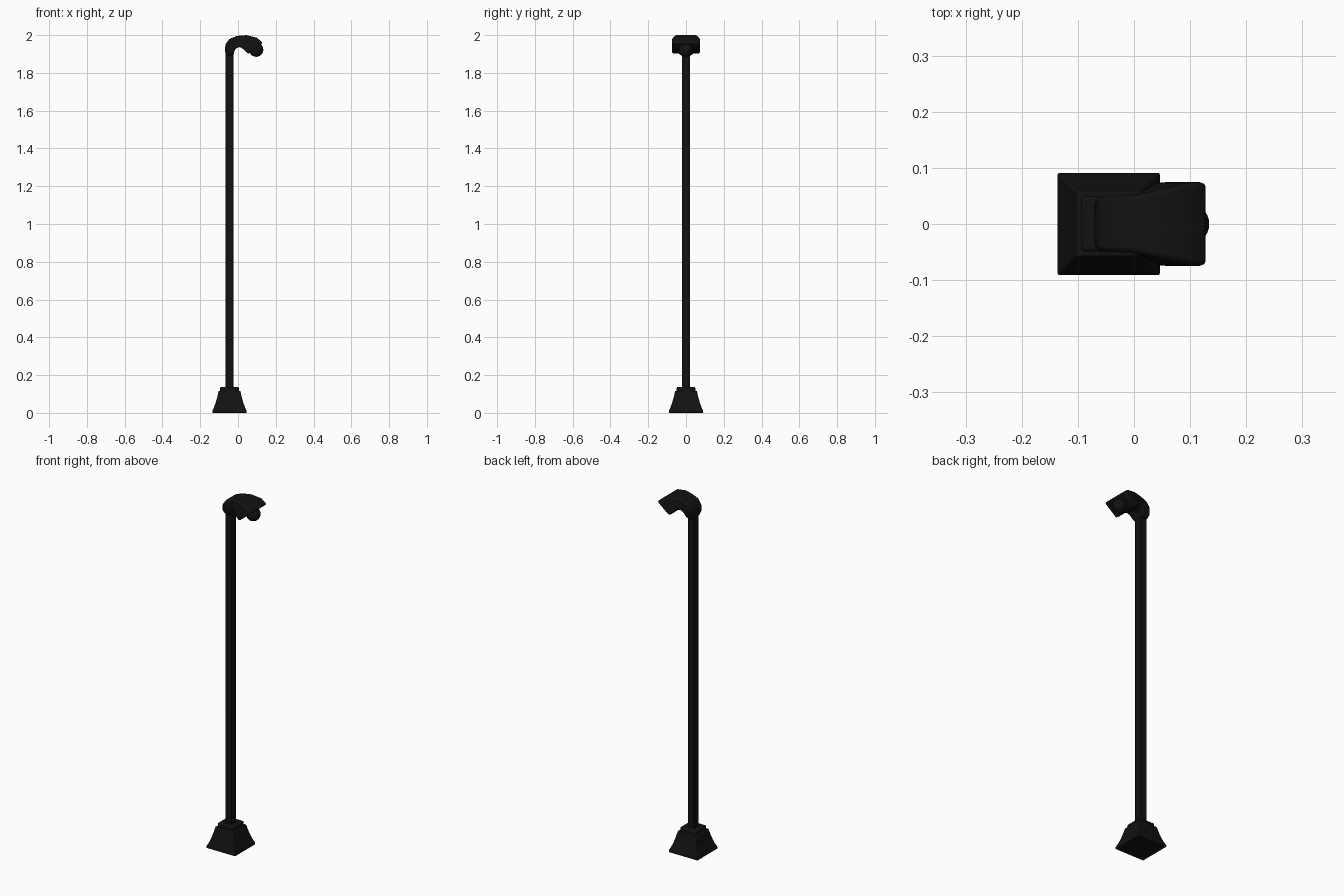
import bpy, bmesh

if "Cube" in bpy.data.objects:
    bpy.data.objects.remove(bpy.data.objects["Cube"])

black = bpy.data.materials.new("black_paint")
black.diffuse_color = (0.006, 0.006, 0.006, 1)
black.use_nodes = True
black.node_tree.nodes["Principled BSDF"].inputs["Base Color"].default_value = black.diffuse_color
PX = -0.045  # pole axis


def finish(obj, bevel=0.0, angle=0.6):
    if not obj.data.materials:
        obj.data.materials.append(black)
    bpy.ops.object.select_all(action='DESELECT')
    obj.select_set(True)
    bpy.context.view_layer.objects.active = obj
    if bevel:
        m = obj.modifiers.new("bevel", 'BEVEL')
        m.width, m.segments, m.limit_method = bevel, 2, 'ANGLE'
        m.angle_limit = 0.9
    bpy.ops.object.shade_smooth_by_angle(angle=angle)


def loft(name, rings, bevel=0.0):
    """Skin a list of four-cornered rings and cap both ends."""
    bm = bmesh.new()
    loops = [[bm.verts.new(p) for p in r] for r in rings]
    for a, b in zip(loops, loops[1:]):
        for i in range(4):
            j = (i + 1) % 4
            bm.faces.new((a[i], a[j], b[j], b[i]))
    bm.faces.new(loops[0])
    bm.faces.new(loops[-1])
    bmesh.ops.recalc_face_normals(bm, faces=bm.faces)
    me = bpy.data.meshes.new(name)
    bm.to_mesh(me)
    bm.free()
    obj = bpy.data.objects.new(name, me)
    bpy.context.collection.objects.link(obj)
    finish(obj, bevel)
    return obj


def square(hx, hy, z):
    return [(PX + sx * hx, sy * hy, z) for sx, sy in ((-1, -1), (1, -1), (1, 1), (-1, 1))]


# Flared square foot
foot = [(0.091, 0), (0.091, 0.010), (0.082, 0.030), (0.073, 0.055),
        (0.066, 0.080), (0.060, 0.105), (0.057, 0.117)]
loft("foot", [square(h, h, z) for h, z in foot], 0.003)

# Collar on top of the foot
loft("foot_collar", [square(0.049, 0.049, z) for z in (0.11, 0.138)], 0.006)

# Square pole
loft("pole", [square(0.020, 0.022, z) for z in (0.13, 1.93)], 0.003)

# Arched head: inner x, z, outer x, z, half width
sections = [
    (-0.024, 1.893, -0.064, 1.893, 0.032),
    (-0.020, 1.912, -0.070, 1.918, 0.044),
    (-0.014, 1.924, -0.066, 1.952, 0.048),
    (-0.006, 1.932, -0.045, 1.980, 0.050),
    (0.004, 1.936, -0.005, 1.996, 0.051),
    (0.016, 1.935, 0.045, 2.000, 0.060),
    (0.034, 1.920, 0.100, 1.986, 0.073),
    (0.056, 1.900, 0.131, 1.960, 0.075),
]
loft("lamp_head", [[(xi, -w, zi), (xi, w, zi), (xo, w, zo), (xo, -w, zo)]
                   for xi, zi, xo, zo, w in sections], 0.008)

# Round lamp in the mouth of the head
bpy.ops.mesh.primitive_uv_sphere_add(segments=32, ring_count=16, radius=0.038,
                                     location=(0.096, 0, 1.923))
lamp = bpy.context.object
lamp.name = "lamp_globe"
finish(lamp)
